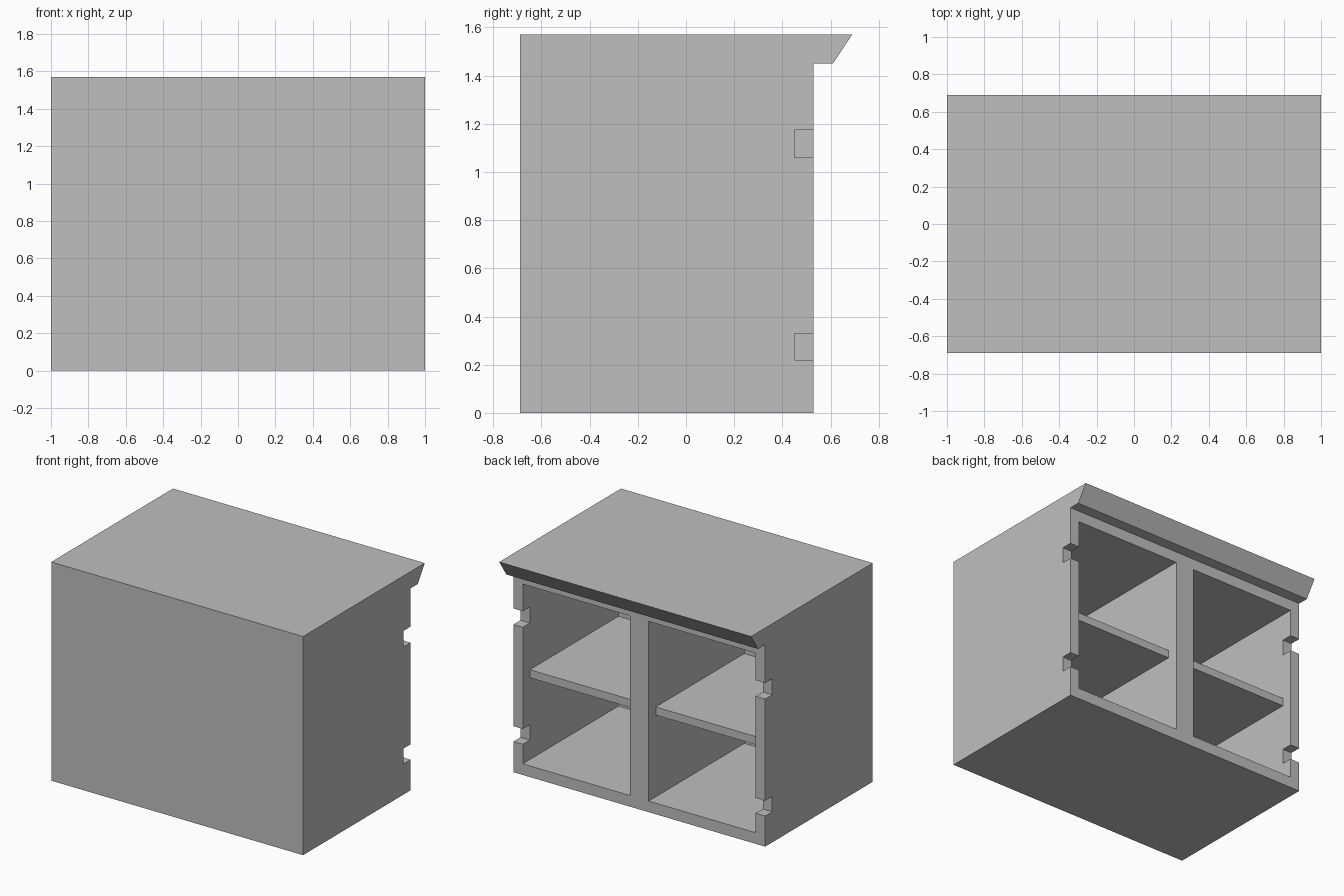
import bpy
import bmesh

cube = bpy.data.objects.get("Cube")
if cube:
    bpy.data.objects.remove(cube, do_unlink=True)

# Single plain grey finish
grey = bpy.data.materials.new("light_grey")
grey.use_nodes = True
colour = (0.52, 0.52, 0.52, 1)
grey.diffuse_color = colour
grey.node_tree.nodes["Principled BSDF"].inputs["Base Color"].default_value = colour

HALF_W = 1.0
FRONT, BACK = -0.69, 0.53
INNER_FRONT = -0.555         # inside face of the closed front
RECESS = 0.45                # depth line of notches and shelf edges
INNER_X, OUTER_X = 0.075, 0.925
FLOOR, CEILING = 0.08, 1.37
SLAB, TOP = 1.45, 1.57


def prism(name, profile, x0, x1):
    """Extrude a (y, z) outline along x."""
    bm = bmesh.new()
    face = bm.faces.new([bm.verts.new((x0, y, z)) for y, z in profile])
    moved = bmesh.ops.extrude_face_region(bm, geom=[face])["geom"]
    bmesh.ops.translate(bm, vec=(x1 - x0, 0, 0),
                        verts=[v for v in moved if isinstance(v, bmesh.types.BMVert)])
    bmesh.ops.recalc_face_normals(bm, faces=bm.faces)
    mesh = bpy.data.meshes.new(name)
    bm.to_mesh(mesh)
    bm.free()
    mesh.materials.append(grey)
    obj = bpy.data.objects.new(name, mesh)
    bpy.context.collection.objects.link(obj)
    return obj


def box(name, x, y, z):
    """Box from (low, high) ranges."""
    corners = [(y[0], z[0]), (y[1], z[0]), (y[1], z[1]), (y[0], z[1])]
    return prism(name, corners, min(x), max(x))


def cut(target, cutter):
    cutter.hide_render = True
    mod = target.modifiers.new("cut", "BOOLEAN")
    mod.operation = "DIFFERENCE"
    mod.solver = "EXACT"
    mod.object = cutter
    bpy.context.view_layer.objects.active = target
    bpy.ops.object.modifier_apply(modifier=mod.name)
    bpy.data.objects.remove(cutter, do_unlink=True)


# Carcass with the bevelled overhanging top
carcass = prism("cabinet_carcass", [
    (FRONT, 0), (BACK, 0), (BACK, SLAB), (0.61, SLAB), (0.69, TOP), (FRONT, TOP),
], -HALF_W, HALF_W)

for side, label in ((1, "left"), (-1, "right")):
    # Open compartment
    cut(carcass, box("compartment_cutter", (side * INNER_X, side * OUTER_X),
                     (INNER_FRONT, 0.6), (FLOOR, CEILING)))
    # Hinge notches through the side panel
    for z in ((0.22, 0.33), (1.06, 1.175)):
        cut(carcass, box("notch_cutter", (side * 0.85, side * 1.1),
                         (RECESS, 0.6), z))
    # Recessed shelf
    box(label + "_shelf", (side * INNER_X, side * OUTER_X),
        (INNER_FRONT, RECESS), (0.667, 0.725))
